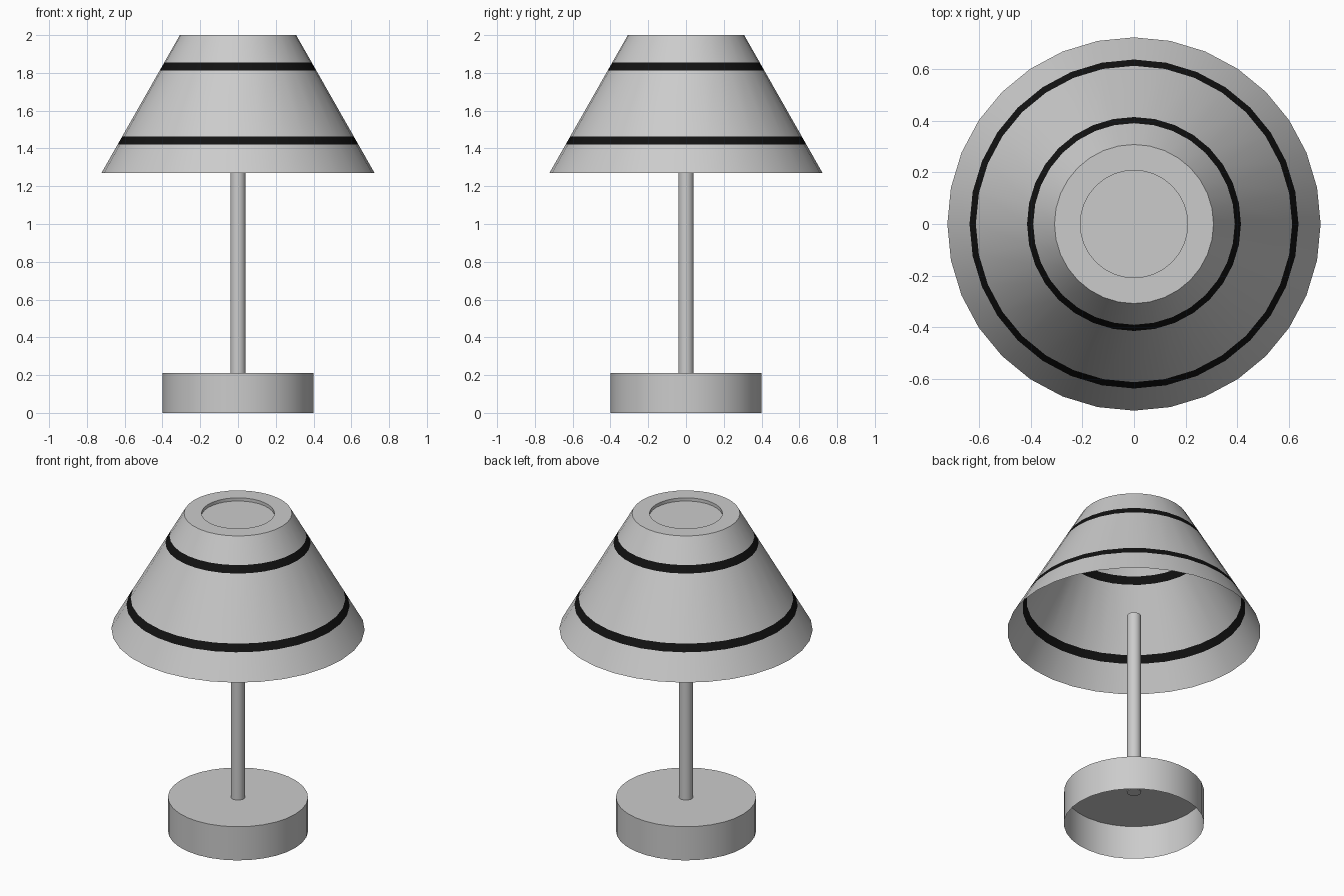
import bpy, bmesh, math

if "Cube" in bpy.data.objects:
    bpy.data.objects.remove(bpy.data.objects["Cube"])

SIDES = 32

black = bpy.data.materials.new("black_band")
black.diffuse_color = (0.006, 0.006, 0.006, 1)
black.use_nodes = True
black.node_tree.nodes["Principled BSDF"].inputs["Base Color"].default_value = black.diffuse_color
grey = bpy.data.materials.new("plain_grey")
grey.diffuse_color = (0.8, 0.8, 0.8, 1)
grey.use_nodes = True
grey.node_tree.nodes["Principled BSDF"].inputs["Base Color"].default_value = grey.diffuse_color


def lathe(name, profile, cap_start=False, cap_end=False, bands=(), sides=SIDES):
    """Revolve (radius, z) points around z; segments listed in bands turn black."""
    bm = bmesh.new()
    rings = []
    for r, z in profile:
        rings.append([bm.verts.new((r * math.cos(2 * math.pi * i / sides),
                                    r * math.sin(2 * math.pi * i / sides), z))
                      for i in range(sides)])
    for k, (a, b) in enumerate(zip(rings, rings[1:])):
        for i in range(sides):
            j = (i + 1) % sides
            face = bm.faces.new((a[i], a[j], b[j], b[i]))
            face.material_index = 1 if k in bands else 0
    if cap_start:
        bm.faces.new(rings[0][::-1])
    if cap_end:
        bm.faces.new(rings[-1])
    mesh = bpy.data.meshes.new(name)
    bm.to_mesh(mesh)
    bm.free()
    ob = bpy.data.objects.new(name, mesh)
    bpy.context.collection.objects.link(ob)
    if bands:
        mesh.materials.append(grey)
        mesh.materials.append(black)
    bpy.ops.object.select_all(action='DESELECT')
    ob.select_set(True)
    bpy.context.view_layer.objects.active = ob
    bpy.ops.object.shade_smooth_by_angle(angle=math.radians(30))
    return ob


# Base: drum open underneath
lathe("base", [(0.40, 0.0), (0.40, 0.212)], cap_end=True)

# Pole
lathe("pole", [(0.04, 0.207), (0.04, 1.37)], cap_start=True, cap_end=True)

# Shade: thin cone with two black bands and a recessed disc in the top
R0, Z0, R1, Z1 = 0.723, 1.27, 0.308, 2.0
cone = [(R0 + (R1 - R0) * (z - Z0) / (Z1 - Z0), z)
        for z in (Z0, 1.421, 1.464, 1.813, 1.855, Z1)]
lathe("shade", cone + [(0.208, 2.0), (0.208, 1.98)], cap_end=True, bands=(1, 3))
